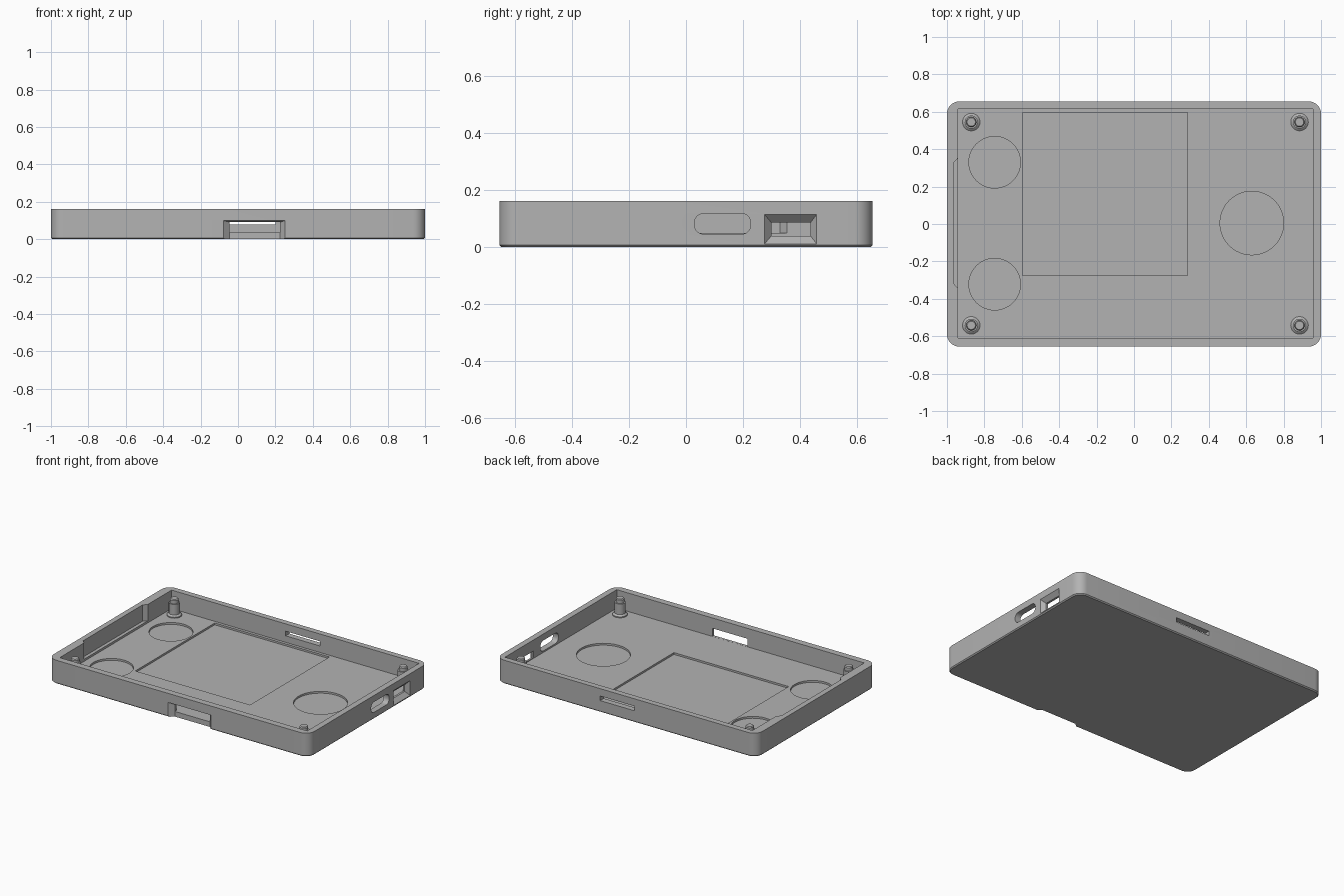
import bpy, bmesh, math
from mathutils import Matrix

if "Cube" in bpy.data.objects:
    bpy.data.objects.remove(bpy.data.objects["Cube"])

H, FLOOR, RECESS = 0.163, 0.035, 0.022

grey = bpy.data.materials.new("grey plastic")
grey.diffuse_color = (0.45, 0.45, 0.45, 1)
grey.use_nodes = True
grey.node_tree.nodes["Principled BSDF"].inputs["Base Color"].default_value = grey.diffuse_color


def make(name, bm):
    bmesh.ops.recalc_face_normals(bm, faces=bm.faces)
    me = bpy.data.meshes.new(name)
    bm.to_mesh(me)
    bm.free()
    ob = bpy.data.objects.new(name, me)
    bpy.context.collection.objects.link(ob)
    me.materials.append(grey)
    return ob


def loft(name, rings):
    """Closed solid through rings that share a point count."""
    bm = bmesh.new()
    rows = [[bm.verts.new(p) for p in r] for r in rings]
    n = len(rows[0])
    for a, b in zip(rows, rows[1:]):
        for i in range(n):
            j = (i + 1) % n
            bm.faces.new((a[i], a[j], b[j], b[i]))
    bm.faces.new(rows[0])
    bm.faces.new(rows[-1])
    return make(name, bm)


def rounded(x0, x1, y0, y1, r, seg=8):
    """Rounded rectangle outline."""
    pts = []
    for k, (cx, cy) in enumerate([(x1 - r, y1 - r), (x0 + r, y1 - r),
                                  (x0 + r, y0 + r), (x1 - r, y0 + r)]):
        for i in range(seg + 1):
            a = math.pi / 2 * (k + i / seg)
            pts.append((cx + r * math.cos(a), cy + r * math.sin(a)))
    return pts


def rect(a0, a1, b0, b1):
    return [(a0, b0), (a1, b0), (a1, b1), (a0, b1)]


def circle(cx, cy, r, n=48):
    return [(cx + r * math.cos(2 * math.pi * i / n),
             cy + r * math.sin(2 * math.pi * i / n)) for i in range(n)]


def at_z(pts, z):
    return [(a, b, z) for a, b in pts]


def at_x(pts, x):
    return [(x, a, b) for a, b in pts]


def at_y(pts, y):
    return [(a, y, b) for a, b in pts]


# Outer block with a small chamfer around the bottom edge
tray = loft("tray", [
    at_z(rounded(-0.993, 0.993, -0.648, 0.648, 0.058), 0),
    at_z(rounded(-1, 1, -0.655, 0.655, 0.065), 0.007),
    at_z(rounded(-1, 1, -0.655, 0.655, 0.065), H)])


def cut(cutter):
    bpy.context.view_layer.objects.active = tray
    m = tray.modifiers.new("cut", 'BOOLEAN')
    m.operation, m.solver, m.object = 'DIFFERENCE', 'EXACT', cutter
    bpy.ops.object.modifier_apply(modifier=m.name)
    bpy.data.objects.remove(cutter)


# Main cavity
cut(loft("cavity", [at_z(rect(-0.94, 0.958, -0.61, 0.615), z) for z in (FLOOR, 0.3)]))

# Shallow floor recesses: display square and three round pads
cut(loft("square_recess", [at_z(rect(-0.595, 0.285, -0.275, 0.595), z) for z in (RECESS, 0.1)]))
for cx, cy, r in [(-0.745, 0.33, 0.138), (-0.745, -0.322, 0.138), (0.63, 0.005, 0.17)]:
    cut(loft("round_recess", [at_z(circle(cx, cy, r), z) for z in (RECESS, 0.1)]))

# Left wall pocket with slanted ends, open at the top
pocket = [(-0.92, -0.365), (-0.92, 0.375), (-0.963, 0.33), (-0.963, -0.32)]
cut(loft("wall_pocket", [at_z(pocket, z) for z in (0.05, 0.3)]))

# Back wall slot
cut(loft("back_slot", [at_y(rect(-0.065, 0.2, 0.08, 0.112), y) for y in (0.58, 0.7)]))

# Front notch: flared recess through the bottom edge, then a window
cut(loft("front_notch", [at_y(rect(-0.09, 0.26, -0.05, 0.103), -0.665),
                         at_y(rect(-0.045, 0.225, -0.05, 0.091), -0.627)]))
cut(loft("front_window", [at_y(rect(-0.045, 0.225, FLOOR + 0.0005, 0.091), y)
                          for y in (-0.64, -0.58)]))

# Right wall: rounded slot and flared port
cut(loft("switch_slot", [at_x(rounded(0.03, 0.227, 0.046, 0.118, 0.032), x)
                         for x in (0.93, 1.05)]))
cut(loft("port_flare", [at_x(rect(0.267, 0.466, 0.002, 0.125), 1.01),
                        at_x(rect(0.30, 0.437, 0.04, 0.086), 0.972)]))
cut(loft("port_hole", [at_x(rect(0.30, 0.437, 0.04, 0.086), x) for x in (0.92, 0.985)]))

# Corner posts: flange, shaft and narrower pin
posts = []
for sx in (-0.87, 0.885):
    for sy in (-0.542, 0.545):
        profile = [(0.047, FLOOR - 0.005), (0.047, 0.042), (0.035, 0.052), (0.035, 0.125),
                   (0.027, 0.125), (0.027, 0.148), (0.022, 0.154)]
        posts.append(loft("corner_post", [at_z(circle(sx, sy, r, 32), z) for r, z in profile]))

# Smooth rounded sides, crisp edges
for ob in [tray] + posts:
    bpy.ops.object.select_all(action='DESELECT')
    ob.select_set(True)
    bpy.context.view_layer.objects.active = ob
    bpy.ops.object.shade_smooth_by_angle(angle=math.radians(30))
